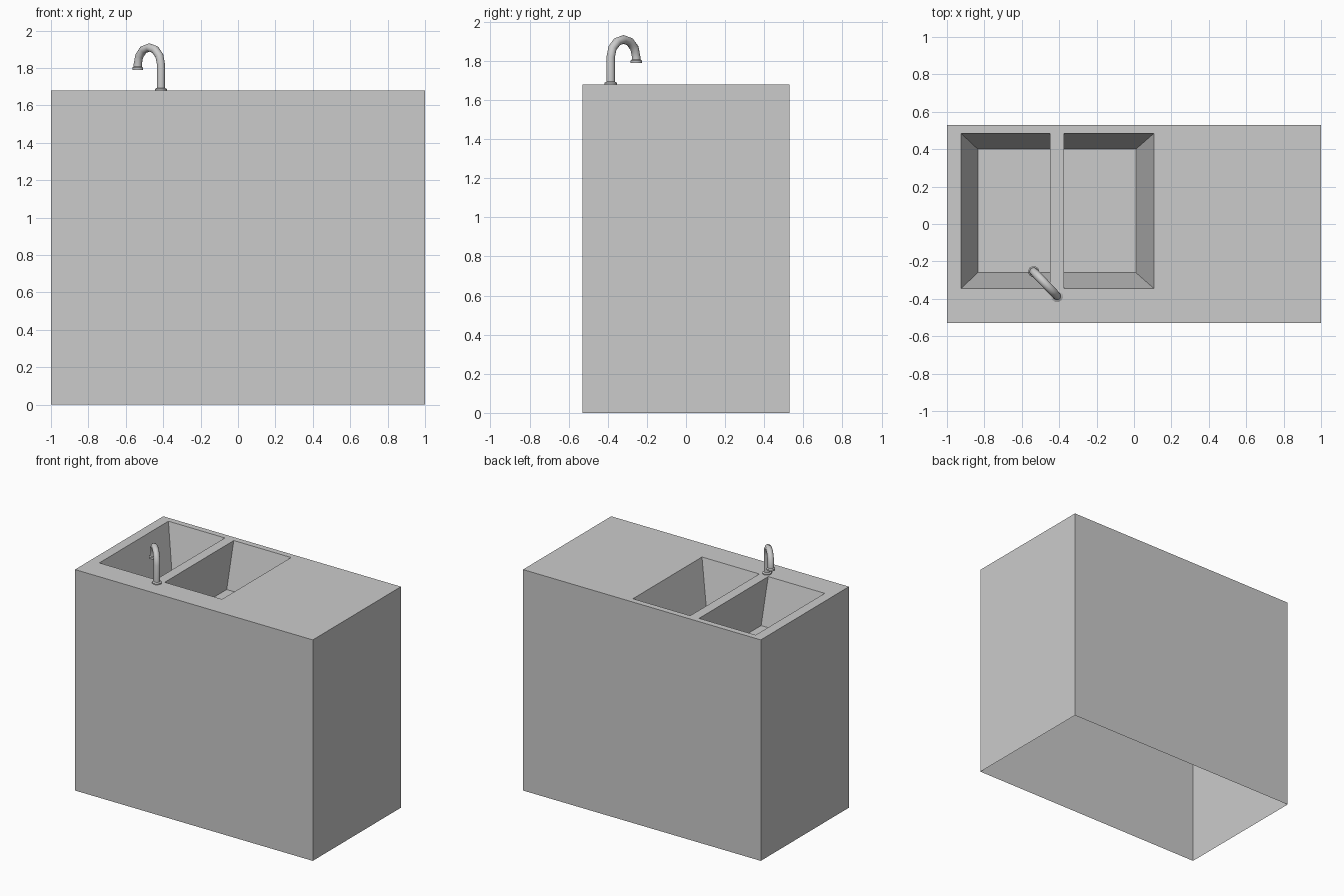
import bpy, bmesh, math
from mathutils import Vector

if "Cube" in bpy.data.objects:
    bpy.data.objects.remove(bpy.data.objects["Cube"])

W, D, H = 1.0, 0.53, 1.68          # half width, half depth, height
DEPTH = 0.34                       # basin depth
Y0, Y1 = -0.345, 0.485             # basin opening in y
FY0, FY1 = -0.26, 0.40             # basin floor in y
BASINS = {                         # opening x0, x1, floor x0, x1
    "left_basin": (-0.925, -0.45, -0.835, -0.45),
    "right_basin": (-0.375, 0.107, -0.375, 0.01),
}


def finish(name, bm):
    mesh = bpy.data.meshes.new(name)
    bm.to_mesh(mesh)
    bm.free()
    obj = bpy.data.objects.new(name, mesh)
    bpy.context.collection.objects.link(obj)
    return obj


def rect(bm, x0, x1, y0, y1, z):
    return [bm.verts.new(p) for p in
            ((x0, y0, z), (x1, y0, z), (x1, y1, z), (x0, y1, z))]


def walls(bm, low, high):
    n = len(low)
    for i in range(n):
        j = (i + 1) % n
        bm.faces.new((low[i], low[j], high[j], high[i]))


# Cabinet: four thin walls, open underneath
bm = bmesh.new()
walls(bm, rect(bm, -W, W, -D, D, 0), rect(bm, -W, W, -D, D, H))
finish("cabinet", bm)

# Worktop: flat grid with the two basin cells left out
bm = bmesh.new()
xs = [-W, -0.925, -0.45, -0.375, 0.107, W]
ys = [-D, Y0, Y1, D]
for i in range(5):
    for j in range(3):
        if not (j == 1 and i in (1, 3)):
            bm.faces.new(rect(bm, xs[i], xs[i + 1], ys[j], ys[j + 1], H))
bmesh.ops.remove_doubles(bm, verts=bm.verts, dist=1e-4)
finish("worktop", bm)

# Basins: three sloping walls, upright wall at the divider, flat floor
for name, (x0, x1, fx0, fx1) in BASINS.items():
    bm = bmesh.new()
    floor = rect(bm, fx0, fx1, FY0, FY1, H - DEPTH)
    walls(bm, floor[::-1], rect(bm, x0, x1, Y0, Y1, H)[::-1])
    bm.faces.new(floor)
    finish(name, bm)

# Tap: round section swept along a hooked path, with a foot and nozzle collar
BASE = Vector((-0.412, -0.385, 0))
OUT = Vector((-0.69, 0.724, 0)).normalized()
UP = Vector((0, 0, 1))
SIDE = OUT.cross(UP)
R, BEND, ZC, SIDES = 0.0225, 0.09, 1.82, 12

# Each station: distance outward, height, radius, tilt of the path
stations = [(0, H, 0.033, 0), (0, H + 0.008, 0.033, 0), (0, H + 0.014, R, 0)]
for k in range(7):
    a = math.pi * k / 6
    stations.append((BEND * (1 - math.cos(a)), ZC + BEND * math.sin(a), R, a))
stations += [(2 * BEND, 1.808, R, math.pi), (2 * BEND, 1.802, 0.030, math.pi),
             (2 * BEND, 1.79, 0.030, math.pi)]

bm = bmesh.new()
rings = []
for d, z, r, a in stations:
    across = OUT * math.cos(a) - UP * math.sin(a)
    centre = BASE + OUT * d + UP * z
    rings.append([bm.verts.new(centre + r * (across * math.cos(t) + SIDE * math.sin(t)))
                  for t in (2 * math.pi * s / SIDES for s in range(SIDES))])
for low, high in zip(rings, rings[1:]):
    walls(bm, low, high)
bm.faces.new(rings[0])
bm.faces.new(rings[-1])
bmesh.ops.recalc_face_normals(bm, faces=bm.faces)
tap = finish("tap", bm)
bpy.context.view_layer.objects.active = tap
tap.select_set(True)
bpy.ops.object.shade_smooth_by_angle(angle=math.radians(40))
